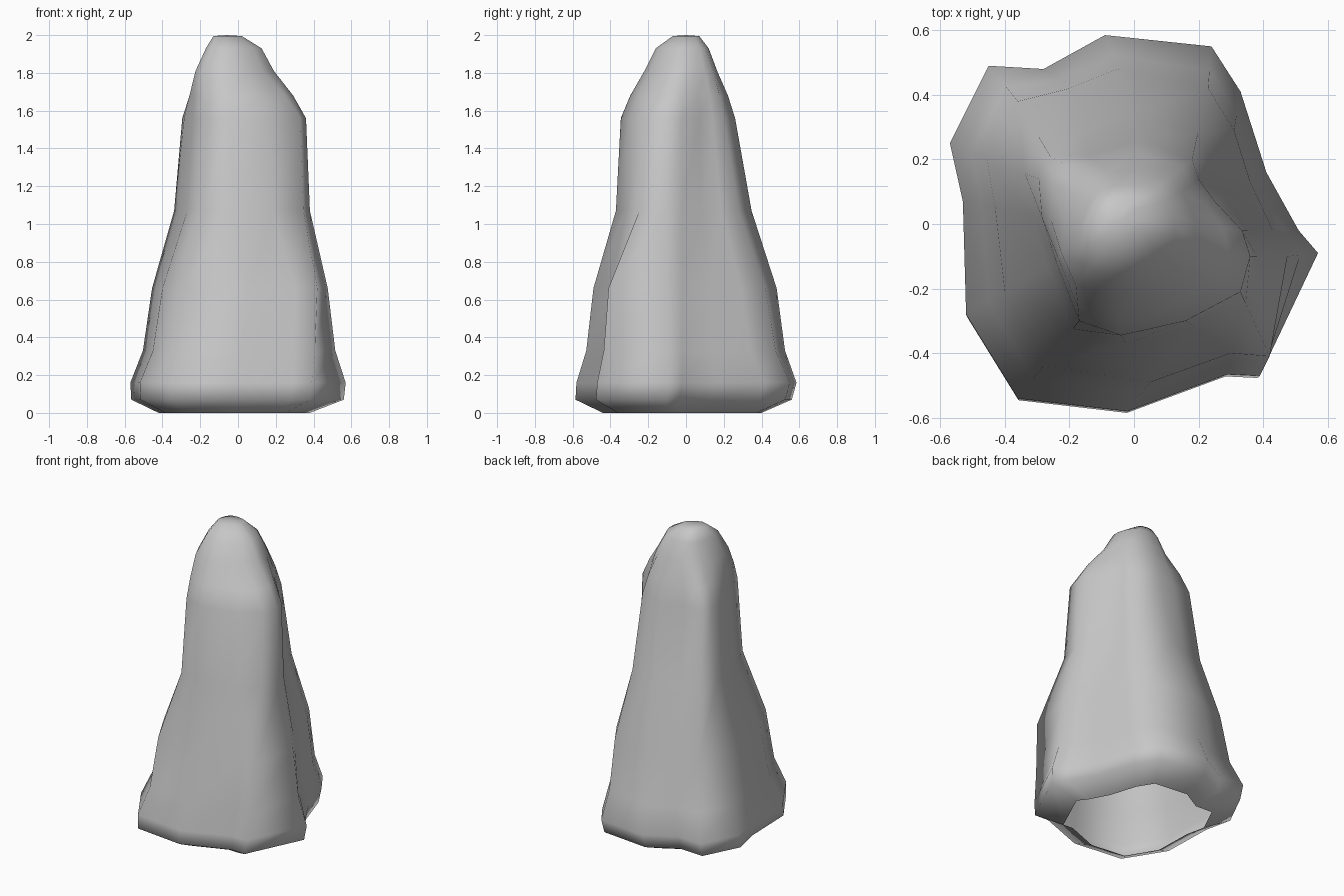
import bpy, bmesh
from mathutils import Vector

cube = bpy.data.objects.get("Cube")
if cube:
    bpy.data.objects.remove(cube)

# Cross-sections of the rock, corner for corner, from the wide foot to the crown
FOOT = [(.57, -.09), (.51, -.02), (.41, .16), (.33, .41), (.24, .55), (-.09, .585), (-.28, .48), (-.45, .49),
        (-.57, .25), (-.53, .07), (-.52, -.28), (-.36, -.54), (-.02, -.58), (.29, -.465), (.39, -.47)]
BELLY = [(.475, -.1), (.43, -.02), (.36, .13), (.31, .29), (.23, .42), (-.05, .48), (-.2, .42), (-.36, .38),
         (-.455, .2), (-.43, .05), (-.4, -.21), (-.28, -.44), (.05, -.49), (.3, -.4), (.42, -.41)]
SHOULDER = [(.36, -.1), (.335, -.02), (.25, .07), (.2, .14), (.18, .2), (.02, .26), (-.14, .21), (-.26, .21),
            (-.295, .14), (-.285, .02), (-.24, -.12), (-.17, -.3), (-.04, -.345), (.16, -.3), (.33, -.21)]
CROWN = [(.19, -.06), (.19, 0), (.175, .05), (.15, .1), (.11, .145), (0, .165), (-.08, .16), (-.13, .14),
         (-.18, .09), (-.215, 0), (-.225, -.09), (-.18, -.19), (-.06, -.22), (.04, -.19), (.13, -.13)]


def blend(low, high, z, f, back=0):
    """Section between two others; the back tapers later."""
    return [Vector((x, y, z)).lerp(Vector((*b, z)), f - back * max(0, y)) for (x, y), b in zip(low, high)]


def fit(points, z, x0, x1, y0, y1):
    """Section stretched to the given extents."""
    xs, ys = zip(*points)

    def remap(v, vals, lo, hi):
        return lo + (v - min(vals)) / (max(vals) - min(vals)) * (hi - lo)
    return [Vector((remap(x, xs, x0, x1), remap(y, ys, y0, y1), z)) for x, y in points]


sections = [
    # undercut foot
    fit(FOOT, 0, -.42, .38, -.44, .4),
    fit(FOOT, .07, -.565, .56, -.585, .56),
    blend(FOOT, BELLY, .16, 0),
    # tapering body
    blend(FOOT, BELLY, .33, .58),
    blend(FOOT, BELLY, .66, 1),
    blend(BELLY, SHOULDER, 1.07, .82, .45),
    blend(BELLY, SHOULDER, 1.56, 1),
    # rounded peak
    blend(SHOULDER, CROWN, 1.68, .4),
    blend(SHOULDER, CROWN, 1.81, 1),
    fit(CROWN, 1.93, -.17, .125, -.16, .12),
    fit(CROWN, 1.995, -.13, .02, -.07, .07),
]

# Loft the sections into one skin, open underneath
bm = bmesh.new()
rings = [[bm.verts.new(p) for p in s] for s in sections]
n = len(FOOT)
for low, high in zip(rings, rings[1:]):
    for i in range(n):
        j = (i + 1) % n
        bm.faces.new((low[i], low[j], high[j], high[i]))
peak = bm.verts.new((-.06, 0, 2))
for i in range(n):
    bm.faces.new((rings[-1][i], rings[-1][(i + 1) % n], peak))
for f in bm.faces:
    f.smooth = True

mesh = bpy.data.meshes.new("rock_spire")
bm.to_mesh(mesh)
bm.free()
rock = bpy.data.objects.new("rock_spire", mesh)
bpy.context.collection.objects.link(rock)

# Plain grey stone
stone = bpy.data.materials.new("grey_stone")
stone.use_nodes = True
colour = (.57, .57, .57, 1)
stone.diffuse_color = colour
stone.node_tree.nodes["Principled BSDF"].inputs["Base Color"].default_value = colour
mesh.materials.append(stone)
